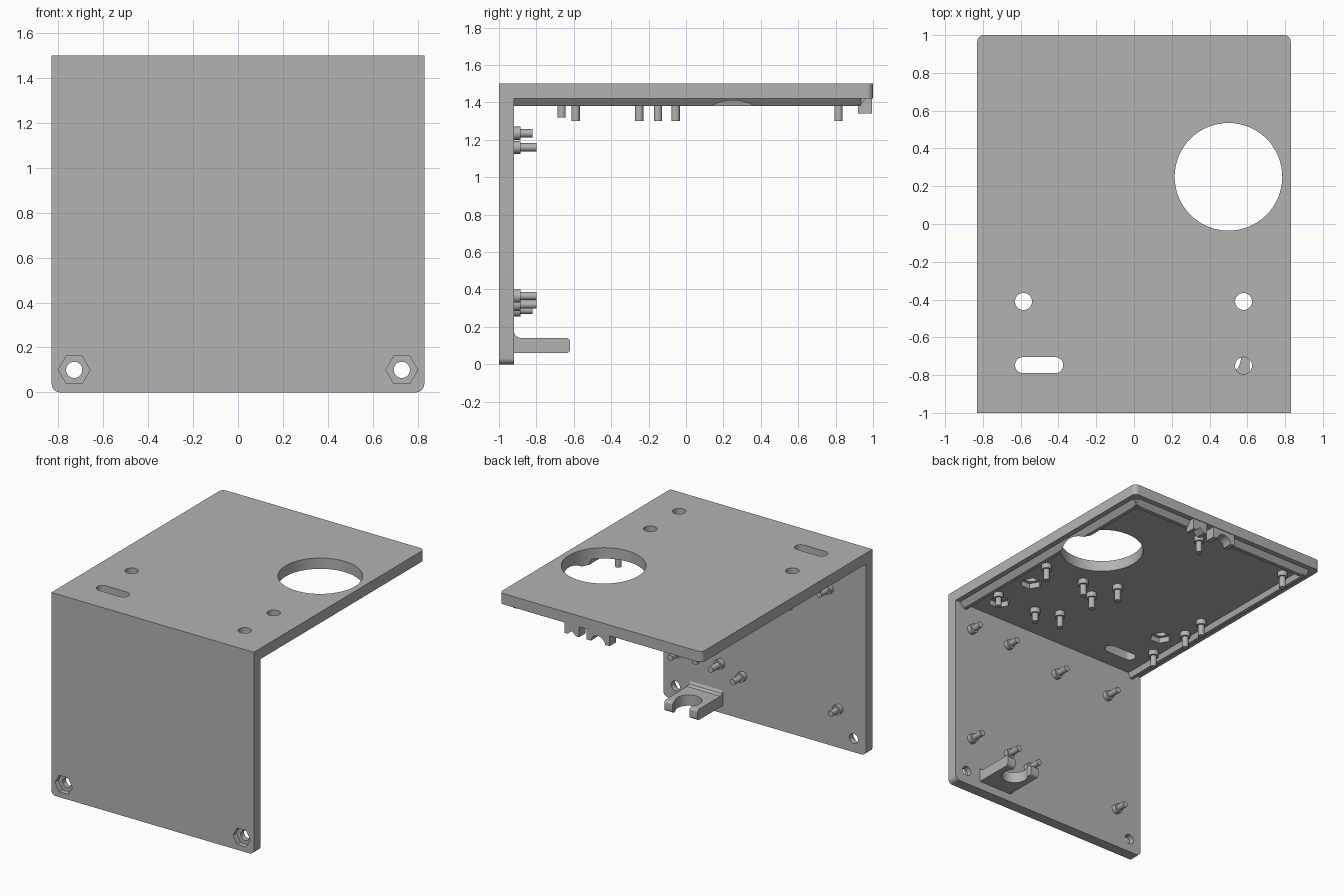
import bpy, bmesh, math

cube = bpy.data.objects.get("Cube")
if cube:
    bpy.data.objects.remove(cube)

grey = bpy.data.materials.new("plain grey")
grey.use_nodes = True
grey.diffuse_color = (0.45, 0.45, 0.45, 1)
grey.node_tree.nodes["Principled BSDF"].inputs["Base Color"].default_value = grey.diffuse_color


def circle(a, b, r, n=32):
    return [(a + r * math.cos(math.tau * i / n), b + r * math.sin(math.tau * i / n)) for i in range(n)]


def rounded(a0, a1, b0, b1, radii):
    """Rectangle outline; radii for corners (a1,b1), (a0,b1), (a0,b0), (a1,b0)."""
    pts = []
    corners = [(a1, b1, -1, -1), (a0, b1, 1, -1), (a0, b0, 1, 1), (a1, b0, -1, 1)]
    for k, (a, b, sa, sb) in enumerate(corners):
        r = radii[k]
        if r == 0:
            pts.append((a, b))
            continue
        for i in range(9):
            t = math.pi / 2 * (k + i / 8)
            pts.append((a + sa * r + r * math.cos(t), b + sb * r + r * math.sin(t)))
    return pts


def prism(name, pts, lo, hi, axis):
    """Extrude an outline along an axis from lo to hi."""
    place = {"X": lambda a, b, c: (c, a, b),
             "Y": lambda a, b, c: (a, c, b),
             "Z": lambda a, b, c: (a, b, c)}[axis]
    bm = bmesh.new()
    face = bm.faces.new([bm.verts.new(place(a, b, lo)) for a, b in pts])
    top = bmesh.ops.extrude_face_region(bm, geom=[face])["geom"]
    move = place(0, 0, hi - lo)
    bmesh.ops.translate(bm, vec=move, verts=[v for v in top if isinstance(v, bmesh.types.BMVert)])
    bmesh.ops.recalc_face_normals(bm, faces=bm.faces)
    mesh = bpy.data.meshes.new(name)
    bm.to_mesh(mesh)
    bm.free()
    mesh.materials.append(grey)
    obj = bpy.data.objects.new(name, mesh)
    bpy.context.collection.objects.link(obj)
    return obj


def combine(target, other, operation):
    """Apply a boolean and remove the second object."""
    mod = target.modifiers.new("boolean", 'BOOLEAN')
    mod.operation = operation
    mod.solver = 'EXACT'
    mod.object = other
    bpy.context.view_layer.objects.active = target
    bpy.ops.object.modifier_apply(modifier=mod.name)
    bpy.data.objects.remove(other)


def box(a0, a1, b0, b1):
    return [(a0, b0), (a1, b0), (a1, b1), (a0, b1)]


# Top plate and front plate as one angle bracket
bracket = prism("angle_bracket", rounded(-0.83, 0.83, -1, 1, (0.035, 0.035, 0, 0)), 1.42, 1.5, "Z")
front = prism("front_plate", rounded(-0.83, 0.83, 0, 1.46, (0, 0, 0.035, 0.035)), -1, -0.92, "Y")
combine(bracket, front, 'UNION')

# Sloped lip under the side and back edges, open where the cable rests sit
for s in (-1, 1):
    profile = [(s * 0.72, 1.43), (s * 0.735, 1.38), (s * 0.76, 1.38), (s * 0.80, 1.43)]
    combine(bracket, prism("side_lip", profile, -0.94, 0.935, "Y"), 'UNION')
back = [(0.89, 1.432), (0.905, 1.381), (0.932, 1.381), (0.97, 1.432)]
for lo, hi in ((-0.765, -0.09), (0.21, 0.765)):
    combine(bracket, prism("back_lip", back, lo, hi, "X"), 'UNION')

# Large round opening, mounting holes, slot and nut recesses
cuts = [prism("opening", circle(0.5, 0.25, 0.285, 64), 1.3, 1.6, "Z"),
        prism("slot", rounded(-0.63, -0.375, -0.79, -0.705, [0.0424] * 4), 1.3, 1.6, "Z")]
for x, y in ((-0.585, -0.41), (0.58, -0.41), (0.58, -0.75)):
    cuts.append(prism("hole", circle(x, y, 0.045), 1.3, 1.6, "Z"))
    cuts.append(prism("nut_recess", circle(x, y, 0.075, 6), 1.3, 1.46, "Z"))
for x in (-0.73, 0.73):
    cuts.append(prism("hole", circle(x, 0.1, 0.036), -1.1, -0.85, "Y"))
    cuts.append(prism("nut_recess", circle(x, 0.1, 0.071, 6), -1.1, -0.96, "Y"))
for cut in cuts:
    combine(bracket, cut, 'DIFFERENCE')

# Forked cradle standing out from the front plate, with a small fillet
cradle = prism("cradle", rounded(-0.93, -0.62, 0.06, 0.14, (0.02, 0, 0, 0.02)), 0.34, 0.612, "X")
fillet = [(-0.93, 0.13), (-0.88, 0.13), (-0.89, 0.143), (-0.91, 0.15), (-0.92, 0.17), (-0.93, 0.17)]
combine(cradle, prism("fillet", fillet, 0.34, 0.612, "X"), 'UNION')
combine(cradle, prism("bite", circle(0.476, -0.71, 0.09, 40), 0, 0.3, "Z"), 'DIFFERENCE')
combine(cradle, prism("mouth", box(0.406, 0.546, -0.7, -0.5), 0, 0.3, "Z"), 'DIFFERENCE')

# Cable rests under the back edge
notched = [(0.18, 1.425), (0.18, 1.34), (0.205, 1.34), (0.24, 1.37),
           (0.275, 1.34), (0.30, 1.34), (0.30, 1.425)]
rest = prism("small_cable_rest", notched, 0.92, 0.995, "Y")
rest = prism("large_cable_rest", box(-0.07, 0.12, 1.34, 1.425), 0.92, 0.995, "Y")
combine(rest, prism("groove", circle(0.025, 1.33, 0.06), 0.8, 1.1, "Y"), 'DIFFERENCE')


def stud(name, a, b, base, collar, tip, axis):
    """Wide collar against the plate with a thinner pin."""
    prism(name + "_collar", circle(a, b, 0.035, 24), *sorted((base, collar)), axis)
    prism(name + "_pin", circle(a, b, 0.022, 24), *sorted((base, tip)), axis)


# Studs under the top plate, in three rectangular groups
groups = [((0.10, -0.65), (-0.055, 0.815)),
          ((0.17, -0.67), (-0.59, -0.25)),
          ((0.66, 0.33), (-0.665, -0.15))]
for xs, ys in groups:
    for x in xs:
        for y in ys:
            stud("top_stud", x, y, 1.425, 1.382, 1.32 if y < -0.6 else 1.3, "Z")

# Studs on the back of the front plate
for x, z, tip in ((0.69, 1.235, -0.82), (0.36, 1.235, -0.82), (-0.07, 1.16, -0.8), (-0.53, 1.16, -0.8),
                  (0.69, 0.365, -0.8), (0.36, 0.365, -0.8), (0.18, 0.32, -0.8), (-0.61, 0.29, -0.82)):
    stud("front_stud", x, z, -0.925, -0.885, tip, "Y")

# Smooth the round walls and keep the edges sharp
bpy.ops.object.select_all(action='DESELECT')
for obj in bpy.context.collection.objects:
    if obj.type == 'MESH':
        obj.select_set(True)
        bpy.context.view_layer.objects.active = obj
bpy.ops.object.shade_smooth_by_angle(angle=math.radians(30))
